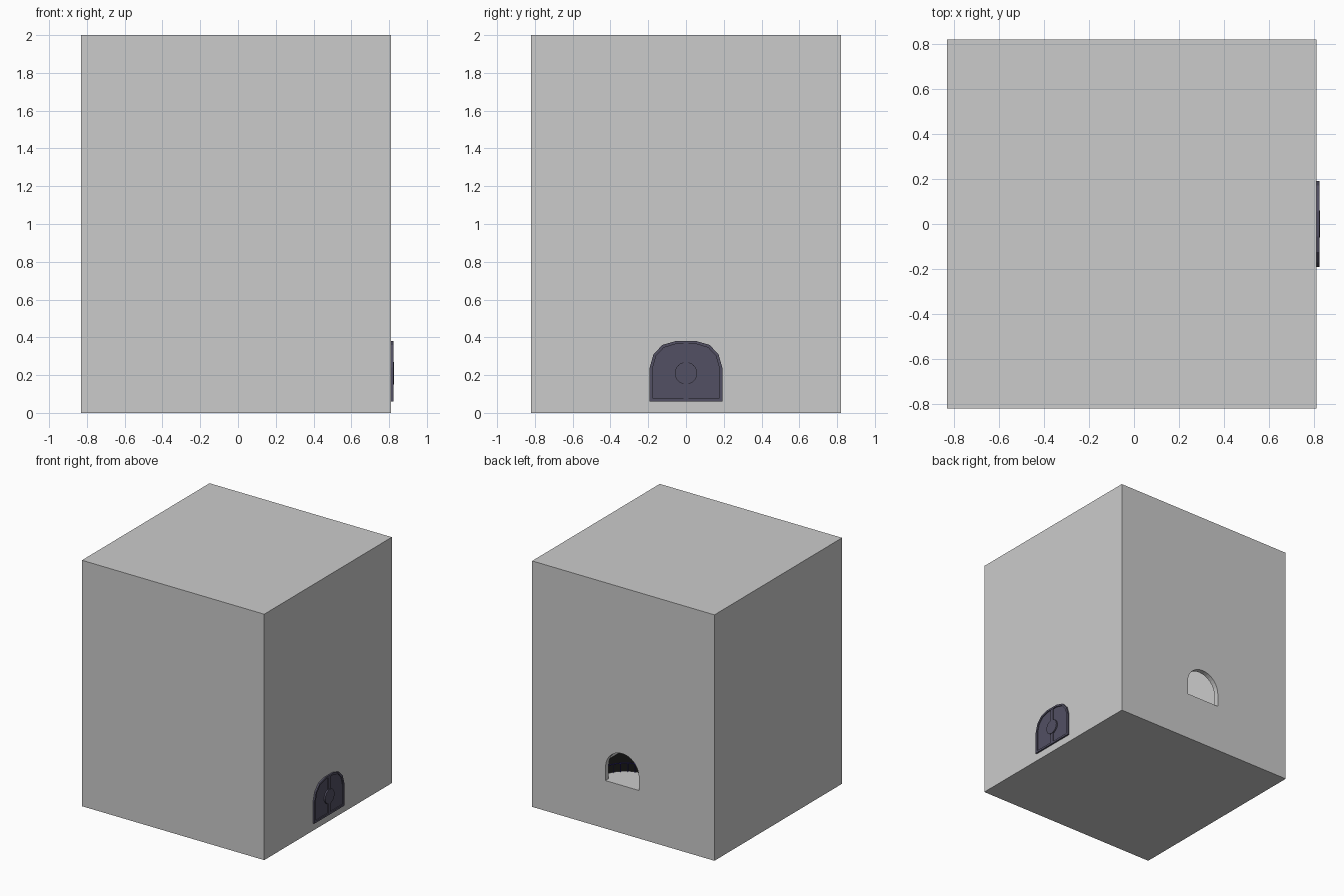
import bpy, bmesh, math
from mathutils import Vector

if "Cube" in bpy.data.objects:
    bpy.data.objects.remove(bpy.data.objects["Cube"])


def material(name, color):
    m = bpy.data.materials.new(name)
    m.diffuse_color = color
    m.use_nodes = True
    m.node_tree.nodes["Principled BSDF"].inputs["Base Color"].default_value = m.diffuse_color
    return m


DOOR = material("door_purple_grey", (0.085, 0.08, 0.125, 1))
RAIL = material("rail_blue", (0.05, 0.035, 0.3, 1))
BLACK = material("pit_black", (0.005, 0.005, 0.005, 1))


def finish(name, bm, mat=None):
    bmesh.ops.recalc_face_normals(bm, faces=bm.faces)
    me = bpy.data.meshes.new(name)
    bm.to_mesh(me)
    bm.free()
    ob = bpy.data.objects.new(name, me)
    bpy.context.collection.objects.link(ob)
    if mat:
        me.materials.append(mat)
    return ob


def prism(name, pts, axis, a, b, mat=None):
    """Extrude a 2D profile along the given axis from a to b."""
    bm = bmesh.new()

    def place(p, d):
        c = list(p)
        c.insert(axis, d)
        return bm.verts.new(c)
    lo = [place(p, a) for p in pts]
    hi = [place(p, b) for p in pts]
    bm.faces.new(lo)
    bm.faces.new(hi)
    n = len(pts)
    for i in range(n):
        j = (i + 1) % n
        bm.faces.new((lo[i], lo[j], hi[j], hi[i]))
    return finish(name, bm, mat)


def rect(u0, u1, v0, v1):
    return [(u0, v0), (u1, v0), (u1, v1), (u0, v1)]


def frame(name, outer, inner, x0, x1, mat):
    """Ring between two matching loops in the yz plane."""
    bm = bmesh.new()
    loops = [[bm.verts.new((x, y, z)) for y, z in pts]
             for pts, x in ((outer, x0), (outer, x1), (inner, x1), (inner, x0))]
    n = len(outer)
    for k in range(4):
        p, q = loops[k], loops[(k + 1) % 4]
        for i in range(n):
            j = (i + 1) % n
            bm.faces.new((p[i], p[j], q[j], q[i]))
    return finish(name, bm, mat)


def cut(target, cutter):
    mod = target.modifiers.new("cut", 'BOOLEAN')
    mod.operation = 'DIFFERENCE'
    mod.solver = 'EXACT'
    mod.object = cutter
    bpy.context.view_layer.objects.active = target
    bpy.ops.object.modifier_apply(modifier=mod.name)
    bpy.data.objects.remove(cutter)


# hollow room with one arched opening in the back wall
T = 0.04
X0, X1, Y = -0.83, 0.81, 0.82
SILL, SPRING, R = 0.39, 0.50, 0.15
room = prism("room_walls", rect(X0, X1, -Y, Y), 2, 0, 2)
cut(room, prism("inside", rect(X0 + T, X1 - T, -Y + T, Y - T), 2, T, 2 - T))
arch = [(-R, SILL), (R, SILL)] + [
    (R * math.cos(math.pi * i / 16), SPRING + R * math.sin(math.pi * i / 16)) for i in range(17)]
cut(room, prism("opening", arch, 1, Y - 2 * T, Y + T))

# black floor inside
prism("dark_floor", rect(X0 + T, X1 - T, -Y + T, Y - T), 2, T - 0.005, T + 0.005, BLACK)

# half-round balcony behind the opening
BR, BY = 0.22, Y - T


def arc(r, n):
    return [(-r * math.cos(math.pi * i / n), BY - r * math.sin(math.pi * i / n)) for i in range(n + 1)]


prism("balcony", arc(BR, 24), 2, SILL - 0.03, SILL)

# balcony railing: swept top rail and posts
cu = bpy.data.curves.new("hand_rail", 'CURVE')
cu.dimensions = '3D'
cu.bevel_depth = 0.004
cu.bevel_resolution = 1
paths = [[(x, y, SILL + 0.07) for x, y in arc(BR - 0.01, 24)]]
paths += [[(x, y, SILL), (x, y, SILL + 0.07)] for x, y in arc(BR - 0.01, 12)]
for path in paths:
    s = cu.splines.new('POLY')
    s.points.add(len(path) - 1)
    for p, c in zip(s.points, path):
        p.co = (*c, 1)
cu.materials.append(RAIL)
bpy.context.collection.objects.link(bpy.data.objects.new("balcony_railing", cu))

# arched double door on the right wall
half = [(0.192, 0.06), (0.192, 0.24), (0.172, 0.31), (0.125, 0.36), (0.055, 0.38)]
outer = half + [(-y, z) for y, z in reversed(half)]
inner_half = [(0.176, 0.076), (0.176, 0.238), (0.158, 0.302), (0.117, 0.346), (0.052, 0.365)]
inner = inner_half + [(-y, z) for y, z in reversed(inner_half)]
prism("door_panels", outer, 0, X1 - 0.002, X1 + 0.005, DOOR)
frame("door_frame", outer, inner, X1, X1 + 0.013, DOOR)
prism("door_center_bar", rect(-0.013, 0.013, 0.07, 0.37), 0, X1, X1 + 0.0125, DOOR)

# round lock plate with raised rim


def circle(r, n=24):
    return [(r * math.cos(2 * math.pi * i / n), 0.21 + r * math.sin(2 * math.pi * i / n)) for i in range(n)]


prism("door_lock_plate", circle(0.059), 0, X1, X1 + 0.017, DOOR)
